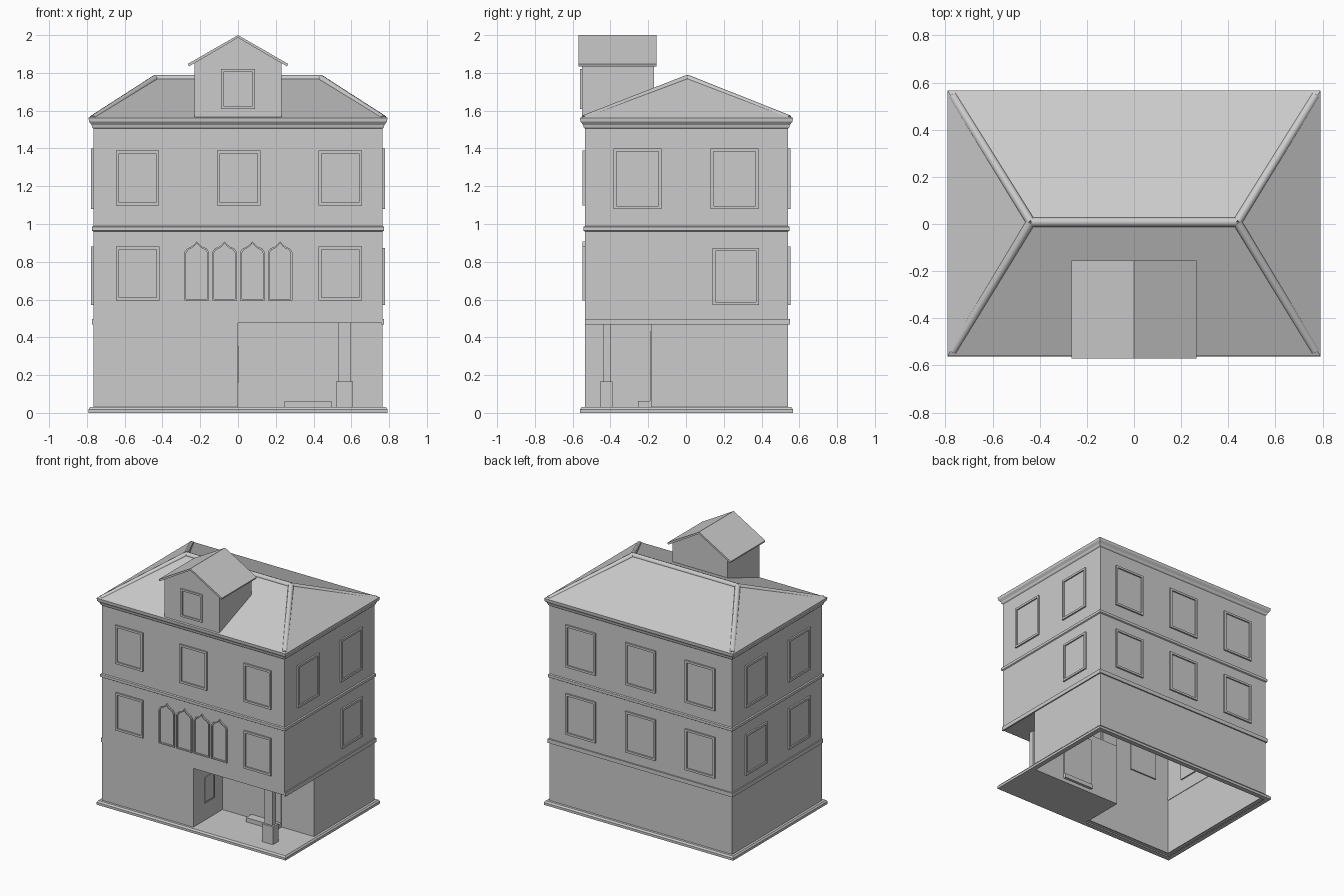
import bpy
import bmesh
from mathutils import Vector

cube = bpy.data.objects.get("Cube")
if cube:
    bpy.data.objects.remove(cube, do_unlink=True)

# One plain plaster colour for the whole building
GREY = (0.6, 0.6, 0.6, 1.0)
plaster = bpy.data.materials.new("plaster_grey")
plaster.use_nodes = True
plaster.diffuse_color = GREY
plaster.node_tree.nodes["Principled BSDF"].inputs["Base Color"].default_value = GREY

# Main wall planes
WX, FRONT, BACK = 0.765, -0.535, 0.54
PORCH_Y, PORCH_TOP, FLOOR = -0.185, 0.475, 0.03


def add(name, data):
    obj = bpy.data.objects.new(name, data)
    data.materials.append(plaster)
    bpy.context.collection.objects.link(obj)
    return obj


def mesh(name, verts, faces):
    bm = bmesh.new()
    vs = [bm.verts.new(v) for v in verts]
    for f in faces:
        bm.faces.new([vs[i] for i in f])
    bmesh.ops.recalc_face_normals(bm, faces=bm.faces)
    data = bpy.data.meshes.new(name)
    bm.to_mesh(data)
    bm.free()
    return add(name, data)


def loft(name, loops, cap_start=False, cap_end=False, closed=True):
    """Skin a list of point loops that all have the same length."""
    n = len(loops[0])
    faces = []
    for k in range(len(loops) - 1):
        for i in range(n if closed else n - 1):
            j = (i + 1) % n
            faces.append((k * n + i, k * n + j, (k + 1) * n + j, (k + 1) * n + i))
    if cap_start:
        faces.append(tuple(range(n)))
    if cap_end:
        faces.append(tuple(range((len(loops) - 1) * n, len(loops) * n)))
    return mesh(name, [p for loop in loops for p in loop], faces)


def box(name, x, y, z):
    loops = [[(x[0], y[0], h), (x[1], y[0], h), (x[1], y[1], h), (x[0], y[1], h)] for h in z]
    return loft(name, loops, True, True)


def rect(offset, z):
    """Footprint rectangle pushed outwards by an offset."""
    x, y0, y1 = WX + offset, FRONT - offset, BACK + offset
    return [(-x, y0, z), (x, y0, z), (x, y1, z), (-x, y1, z)]


# Walls: L-shaped ground storey around the porch, full rectangle above
footprint = [(-WX, FRONT), (0, FRONT), (0, PORCH_Y), (WX, PORCH_Y), (WX, BACK), (-WX, BACK)]
loft("ground_storey_walls", [[(x, y, z) for x, y in footprint] for z in (FLOOR, PORCH_TOP)])
loft("upper_walls", [rect(0, PORCH_TOP), rect(0, 1.51)])
mesh("porch_ceiling", [(0, FRONT, PORCH_TOP), (WX, FRONT, PORCH_TOP),
                       (WX, PORCH_Y, PORCH_TOP), (0, PORCH_Y, PORCH_TOP)], [(0, 1, 2, 3)])

# Base plinth, porch floor and string courses
loft("base_plinth", [rect(-0.01, 0), rect(0.027, 0), rect(0.027, 0.018),
                     rect(0.018, FLOOR), rect(-0.01, FLOOR)])
box("porch_floor", (0, WX), (FRONT, PORCH_Y), (0.002, FLOOR))
loft("upper_string_course", [rect(0, 0.96), rect(0.008, 0.965), rect(0.008, 0.985), rect(0, 0.99)])
for side, s in (("left", 1), ("right", -1)):
    xs = sorted((s * (WX - 0.004), s * (WX + 0.009)))
    box(side + "_string_course", xs, (FRONT, BACK + 0.01), (0.468, 0.498))
box("back_string_course", (-WX, WX), (BACK - 0.004, BACK + 0.01), (0.468, 0.498))

# Cornice and hipped roof
loft("cornice", [rect(0, 1.505), rect(0.007, 1.512), rect(0.01, 1.525),
                 rect(0.024, 1.542), rect(0.026, 1.562)])
RIDGE_X, RIDGE_Y, RIDGE_Z = 0.45, 0.008, 1.775
eaves = rect(0.026, 1.562)
mesh("hipped_roof", eaves + [(-RIDGE_X, RIDGE_Y, RIDGE_Z), (RIDGE_X, RIDGE_Y, RIDGE_Z)],
     [(0, 1, 5, 4), (1, 2, 5), (2, 3, 4, 5), (3, 0, 4)])


def roof_cap(name, a, b):
    curve = bpy.data.curves.new(name, "CURVE")
    curve.dimensions = "3D"
    curve.bevel_depth = 0.02
    curve.bevel_resolution = 2
    curve.use_fill_caps = True
    spline = curve.splines.new("POLY")
    spline.points.add(1)
    for point, co in zip(spline.points, (a, b)):
        point.co = (*co, 1)
    spline.use_smooth = True
    add(name, curve)


# Rounded ridge and hip caps
ends = [Vector((s * 0.438, RIDGE_Y, 1.77)) for s in (-1, 1)]
roof_cap("ridge_cap", *ends)
corners = rect(0.004, 1.557)
for name, i, e in (("front_right", 0, 0), ("front_left", 1, 1), ("back_left", 2, 1), ("back_right", 3, 0)):
    roof_cap(name + "_hip_cap", corners[i], ends[e])

# Dormer with gabled roof
DX, DY = 0.23, -0.55
loft("dormer_walls", [[(-DX, y, low), (-DX, y, 1.855), (0, y, 1.99), (DX, y, 1.855), (DX, y, low)]
                      for y, low in ((DY, 1.56), (-0.17, 1.69))], True, True)
gable = [(-0.265, 1.848), (0, 2.0), (0.265, 1.848)]
section = gable + [(x * 0.98, z - 0.014) for x, z in reversed(gable)]
loft("dormer_roof", [[(x, y, z) for x, z in section] for y in (-0.57, -0.155)], True, True)

# Placement of a flat (across, height, depth) outline on each wall
PLACE = {
    "front": lambda u, z, d: (u, FRONT - d, z),
    "back": lambda u, z, d: (u, BACK + d, z),
    "left": lambda u, z, d: (WX + d, u, z),
    "right": lambda u, z, d: (-WX - d, u, z),
    "dormer": lambda u, z, d: (u, DY - d, z),
    "porch": lambda u, z, d: (d, u, z),
}
SQUARE = [(1, 0), (1, 1), (-1, 1), (-1, 0)]
half = [(1, 0), (1, 0.82), (0.8, 0.88), (0.45, 0.91), (0.2, 0.95)]
OGEE = half + [(0, 1)] + [(-u, v) for u, v in reversed(half)]


def window(name, wall, u, width, z0, z1, shape=SQUARE, rim=0.016, out=0.012):
    """Raised frame with a pane set back inside it."""
    def outline(inset, depth):
        w, h = width / 2 - inset, z1 - z0 - 2 * inset
        return [PLACE[wall](u + a * w, z0 + inset + b * h, depth) for a, b in shape]
    loft(name, [outline(0, -0.01), outline(0, out), outline(rim, out), outline(rim, 0.002)], True, True)


# Rows of windows: wall, centres, width, bottom, top
ROWS = [
    ("front", (-0.532, 0.005, 0.542), 0.23, 1.098, 1.39),
    ("front", (-0.53, 0.542), 0.23, 0.595, 0.88),
    ("back", (-0.5, 0, 0.5), 0.25, 1.08, 1.4),
    ("back", (-0.5, 0, 0.5), 0.25, 0.57, 0.88),
    ("left", (-0.257, 0.257), 0.255, 1.08, 1.4),
    ("left", (0.263,), 0.245, 0.572, 0.872),
    ("right", (-0.257, 0.257), 0.255, 1.08, 1.4),
    ("right", (-0.257, 0.257), 0.255, 0.57, 0.88),
]
for wall, centres, width, z0, z1 in ROWS:
    storey = "upper" if z0 > 1 else "middle"
    for k, u in enumerate(centres):
        window(f"{wall}_{storey}_window_{k + 1}", wall, u, width, z0, z1)
for k in range(4):
    window(f"arched_window_{k + 1}", "front", -0.218 + k * 0.147, 0.13, 0.595, 0.908, OGEE, rim=0.009)
window("dormer_window", "dormer", 0, 0.18, 1.61, 1.82, rim=0.014, out=0.01)
window("porch_window", "porch", -0.343, 0.115, 0.16, 0.355, rim=0.01, out=0.006)

# Porch door, step and pillar
box("porch_door", (0.245, 0.495), (PORCH_Y - 0.005, PORCH_Y + 0.01), (FLOOR, 0.43))
box("door_step", (0.245, 0.495), (-0.255, -0.165), (FLOOR, 0.062))
box("pillar_shaft", (0.53, 0.597), (-0.44, -0.4), (0.165, PORCH_TOP))
box("pillar_base", (0.52, 0.61), (-0.455, -0.388), (FLOOR, 0.165))
